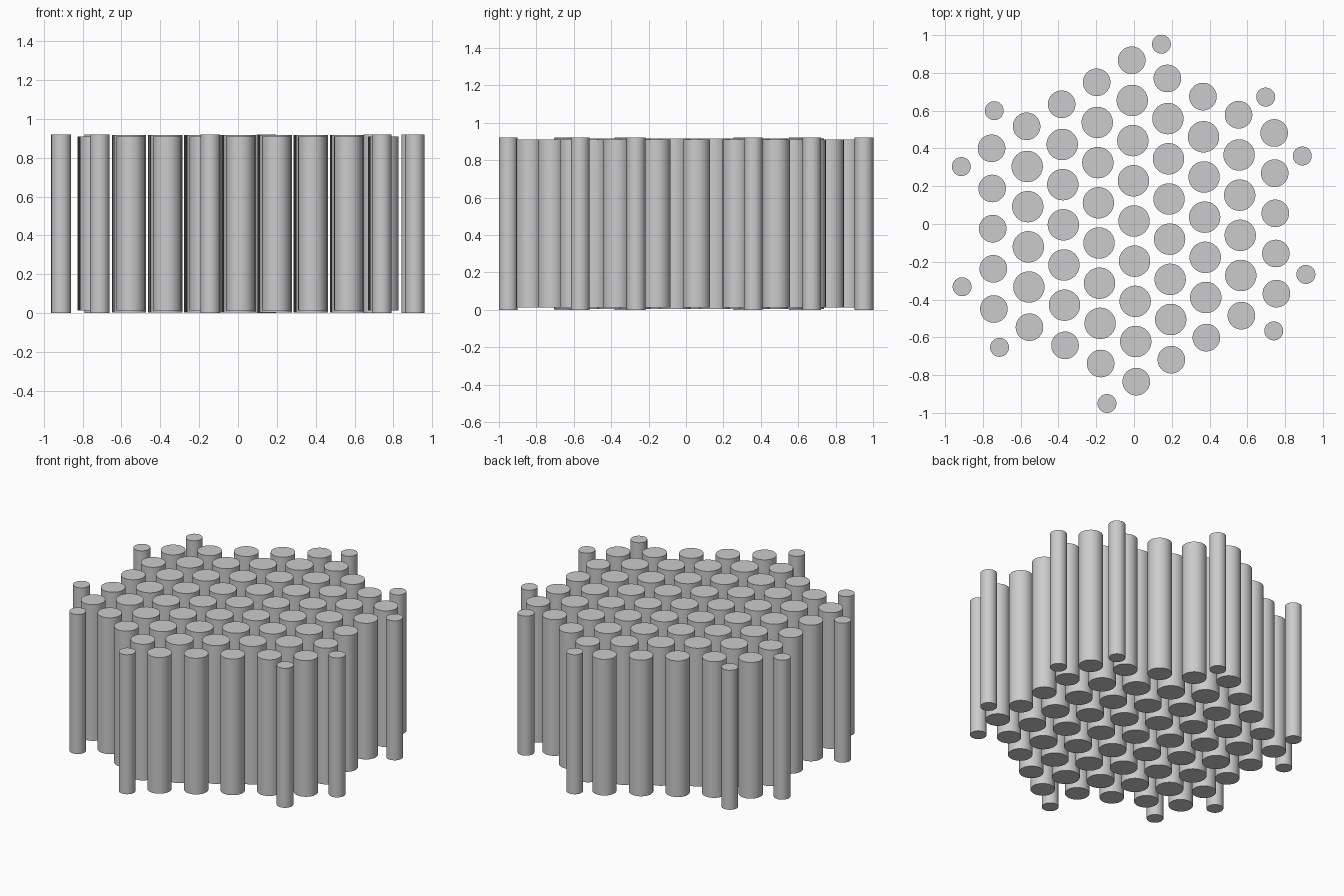
import bpy, bmesh, math
from mathutils import Vector

if "Cube" in bpy.data.objects:
    bpy.data.objects.remove(bpy.data.objects["Cube"])

grey = bpy.data.materials.new("light grey")
grey.diffuse_color = (0.6, 0.6, 0.6, 1)
grey.use_nodes = True
grey.node_tree.nodes["Principled BSDF"].inputs["Base Color"].default_value = grey.diffuse_color


def rods(name, spots, radius, z0, z1):
    """One object holding an upright capped rod at each (x, y) spot."""
    bm = bmesh.new()
    for x, y in spots:
        made = bmesh.ops.create_cone(bm, cap_ends=True, segments=48, radius1=radius,
                                     radius2=radius, depth=z1 - z0)
        bmesh.ops.translate(bm, verts=made["verts"], vec=(x, y, (z0 + z1) / 2))
    mesh = bpy.data.meshes.new(name)
    bm.to_mesh(mesh)
    bm.free()
    mesh.materials.append(grey)
    obj = bpy.data.objects.new(name, mesh)
    bpy.context.collection.objects.link(obj)
    bpy.ops.object.select_all(action='DESELECT')
    obj.select_set(True)
    bpy.context.view_layer.objects.active = obj
    bpy.ops.object.shade_smooth_by_angle(angle=math.radians(35))


# Slightly turned hexagonal lattice, four rings round a centre rod
centre = Vector((0.0, 0.016))
a = Vector((0.1885, -0.0962))
b = Vector((0.003, -0.2127))
inner, edge = [], []
for i in range(-4, 5):
    for j in range(-4, 5):
        ring = max(abs(i), abs(j), abs(i + j))
        if ring <= 4:
            (edge if ring == 4 else inner).append(centre + i * a + j * b)

rods("inner_rods", inner, 0.083, 0.004, 0.916)
rods("edge_rods", edge, 0.073, 0.012, 0.910)

# Thin rods standing outside the hexagon
thin = [(0.145, 0.952), (0.697, 0.672), (0.891, 0.36), (0.91, -0.267), (0.74, -0.566),
        (-0.143, -0.95), (-0.712, -0.653), (-0.91, -0.332), (-0.914, 0.304), (-0.74, 0.6)]
rods("thin_outer_rods", thin, 0.05, 0, 0.92)
